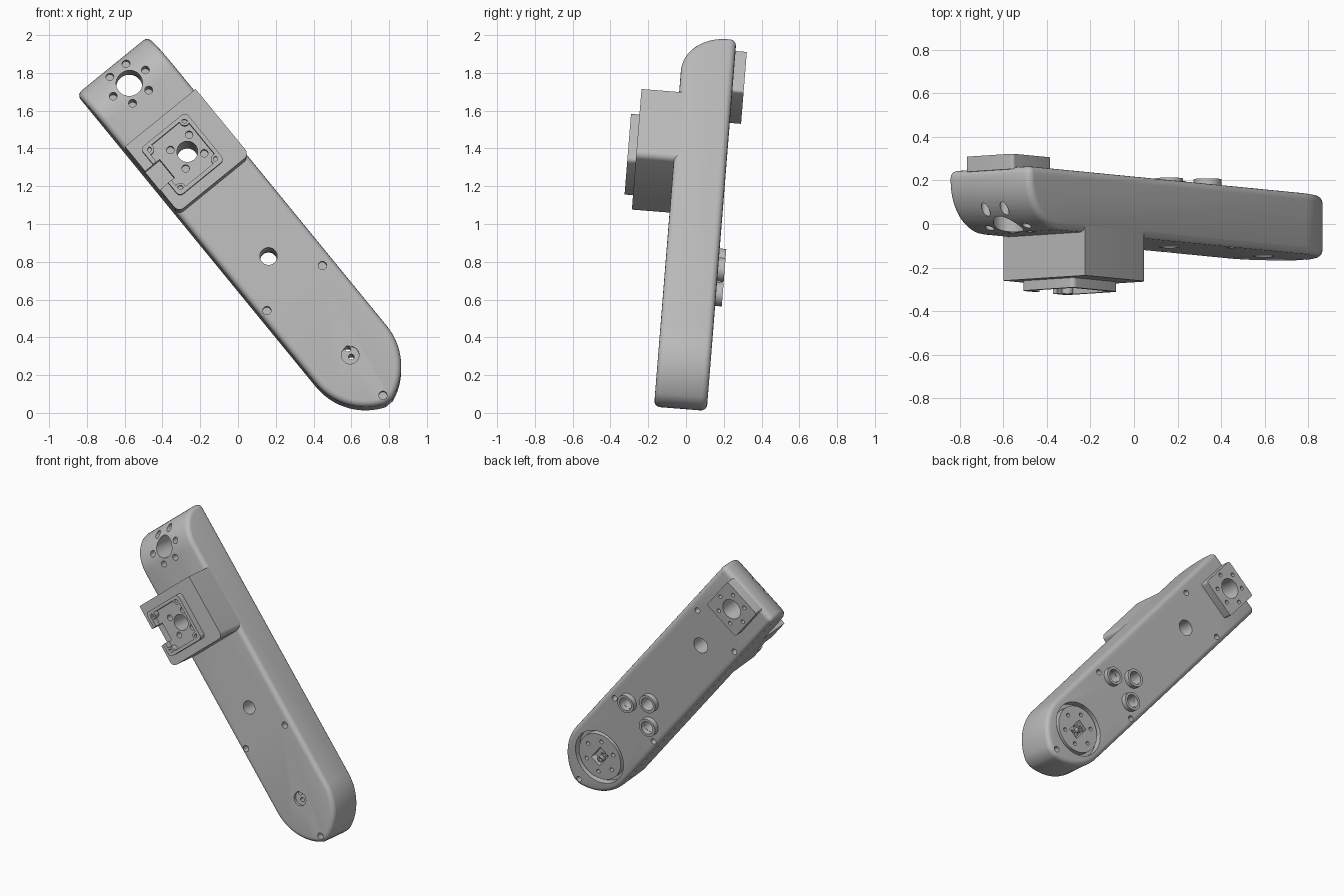
import bpy, bmesh, math
from mathutils import Matrix, Vector

cube = bpy.data.objects.get("Cube")
if cube:
    bpy.data.objects.remove(cube, do_unlink=True)

grey = bpy.data.materials.new("light_grey")
grey.use_nodes = True
GREY = (0.5, 0.5, 0.5, 1)
grey.diffuse_color = GREY
grey.node_tree.nodes["Principled BSDF"].inputs["Base Color"].default_value = GREY

# Local frame: x across the arm, y along it, z out of the front face
LEAN, TILT = math.radians(39.2), math.atan(0.08)
across = Vector((1, 0, 0))
up = Vector((0, math.sin(TILT), math.cos(TILT)))
out = Vector((0, -math.cos(TILT), math.sin(TILT)))
ax = across * math.cos(LEAN) + up * math.sin(LEAN)
ay = up * math.cos(LEAN) - across * math.sin(LEAN)
FRAME = Matrix.Translation((0, -0.092, 1)) @ Matrix((ax, ay, out)).transposed().to_4x4()

LEFT, RIGHT, THICK = -0.215, 0.27, 0.28
MID, HALF = (LEFT + RIGHT) / 2, (RIGHT - LEFT) / 2
TOP, PIVOT = 1.087, -0.915
parts = []


def prism(name, pts, z0, z1, part=True):
    """Extrude a flat counter-clockwise outline from z0 to z1."""
    bm = bmesh.new()
    low = [bm.verts.new((x, y, z0)) for x, y in pts]
    high = [bm.verts.new((x, y, z1)) for x, y in pts]
    bm.faces.new(high)
    bm.faces.new(low[::-1])
    for i in range(len(pts)):
        j = (i + 1) % len(pts)
        bm.faces.new((low[i], low[j], high[j], high[i]))
    mesh = bpy.data.meshes.new(name)
    bm.to_mesh(mesh)
    bm.free()
    mesh.materials.append(grey)
    ob = bpy.data.objects.new(name, mesh)
    bpy.context.collection.objects.link(ob)
    if part:
        parts.append(ob)
    else:
        ob.hide_render = True
    return ob


def arc(x, y, r, start, end, steps):
    return [(x + r * math.cos(math.radians(start + (end - start) * i / steps)),
             y + r * math.sin(math.radians(start + (end - start) * i / steps)))
            for i in range(steps + 1)]


def circle(x, y, r, steps=32):
    return arc(x, y, r, 0, 360, steps)[:-1]


def rect(x0, x1, y0, y1, r=0.0):
    if not r:
        return [(x0, y0), (x1, y0), (x1, y1), (x0, y1)]
    return (arc(x1 - r, y1 - r, r, 0, 90, 6) + arc(x0 + r, y1 - r, r, 90, 180, 6)
            + arc(x0 + r, y0 + r, r, 180, 270, 6) + arc(x1 - r, y0 + r, r, 270, 360, 6))


def ring_points(x, y, r, count, turn=0):
    return [p for p in arc(x, y, r, turn, turn + 360, count)[:-1]]


def bake(ob):
    mesh = bpy.data.meshes.new_from_object(
        ob.evaluated_get(bpy.context.evaluated_depsgraph_get()))
    ob.modifiers.clear()
    ob.data = mesh


def cut(ob, cuts):
    """Cut (outline, z0, z1) prisms out of an object one by one."""
    for pts, z0, z1 in cuts:
        tool = prism("cutter", pts, z0, z1, part=False)
        mod = ob.modifiers.new("cut", 'BOOLEAN')
        mod.operation, mod.solver, mod.object = 'DIFFERENCE', 'EXACT', tool
        bpy.context.view_layer.update()
        bake(ob)
        bpy.data.objects.remove(tool, do_unlink=True)


# Arm body: straight sides, pointed-arch lower end, large curve at the front top
d = 0.098
sweep = math.degrees(math.acos((0.025 + d) / (HALF + d)))
outline = ([(RIGHT, TOP), (LEFT, TOP)]
           + arc(MID + d, PIVOT, HALF + d, 180, 180 + sweep, 16)
           + arc(MID - d, PIVOT, HALF + d, -sweep, 0, 16))
body = prism("arm_body", outline, -THICK, 0)
bm = bmesh.new()
bm.from_mesh(body.data)
crown = [e for e in bm.edges if all(v.co.z > -0.01 and v.co.y > TOP - 0.01 for v in e.verts)]
bmesh.ops.bevel(bm, geom=crown, offset=0.23, segments=14, profile=0.5, affect='EDGES')
bm.to_mesh(body.data)
bm.free()
bevel = body.modifiers.new("round", 'BEVEL')
bevel.width, bevel.segments, bevel.limit_method = 0.032, 4, 'ANGLE'
bevel.angle_limit, bevel.use_clamp_overlap = math.radians(35), False
bpy.context.view_layer.update()
bake(body)

# Shared hole positions
top_hole, block_hole, mid_hole = (0.028, 0.945), (0.025, 0.455), (0.017, -0.235)
top_screws = ring_points(*top_hole, 0.11, 6)
block_screws = ring_points(*block_hole, 0.09, 4, 45)
low_screws = [(0.207, -0.453), (-0.172, -0.453), (0.02, -1.19)]
high_screws = [(0.196, 0.645), (-0.165, 0.645)]
sockets = [(0.123, -0.383), mid_hole, (-0.086, -0.38)]
disc = (0.02, PIVOT)

cuts = [(circle(*top_hole, 0.07), -1, 1), (circle(*block_hole, 0.055), -1, 1),
        (circle(*mid_hole, 0.046), -1, 1)]
cuts += [(circle(*p, 0.021, 16), -0.19, 1) for p in top_screws]
cuts += [(circle(*p, 0.022, 16), -0.05, 1) for p in low_screws]
cuts += [(circle(*p, 0.02, 16), -1, -0.23) for p in low_screws + high_screws]
cuts += [(circle(*p, 0.044), -1, -0.18) for p in (sockets[0], sockets[2])]
# Front recess with two pin holes, rear round pocket for the turning disc
cuts += [(circle(*disc, 0.047), -0.02, 1), (circle(*disc, 0.19, 48), -1, -0.23)]
cuts += [(circle(disc[0] + x, disc[1] + y, 0.015, 16), -1, 1)
         for x, y in ((0, -0.01), (0.012, 0.035))]
cut(body, cuts)

# Rear turning disc with bolt circle and slotted window
turn_disc = prism("rear_disc", circle(*disc, 0.165, 48), -0.275, -0.225)
cut(turn_disc, [(rect(disc[0] - 0.04, disc[0] + 0.04, disc[1] - 0.06, disc[1] + 0.06), -1, 1)]
    + [(circle(*p, 0.014, 16), -1, -0.245) for p in ring_points(*disc, 0.115, 6)])
for i, y in enumerate((-0.03, 0.03)):
    pin = prism(f"disc_pin_{i}", circle(disc[0] - 0.012, disc[1] + y, 0.02, 16), -0.262, -0.225)
    cut(pin, [(circle(disc[0] - 0.012, disc[1] + y, 0.01, 16), -1, -0.24)])

# Rear socket collars
for i, p in enumerate(sockets):
    collar = prism(f"socket_collar_{i}", circle(*p, 0.064), -THICK - 0.035, -THICK + 0.02)
    cut(collar, [(circle(*p, 0.045), -1, 1)])

# Rear mounting plate behind the top hole
x, y = top_hole
rear = prism("rear_plate", rect(x - 0.14, x + 0.14, y - 0.14, y + 0.14, 0.015),
             -THICK - 0.06, -THICK + 0.01)
cut(rear, [(circle(x, y, 0.07), -1, 1)]
    + [(circle(*p, 0.014, 16), -1, -0.3) for p in top_screws])

# Front block with rounded lower corners and a side notch
notch = (rect(-0.4, -0.115, 0.39, 0.515), 0.13, 1)
c = 0.035
block_outline = ([(RIGHT - 0.001, 0.685), (LEFT + 0.001, 0.685)]
                 + arc(LEFT + c, 0.235 + c, c, 180, 270, 6)
                 + arc(RIGHT - c, 0.235 + c, c, 270, 360, 6))
block = prism("front_block", block_outline, -0.045, 0.2)
cut(block, [(circle(*block_hole, 0.055), -1, 1), notch]
    + [(circle(*p, 0.02, 16), 0.15, 1) for p in block_screws])

# Raised frame on the block with a shallow pocket and corner posts
x0, x1, y0, y1 = -0.16, 0.148, 0.294, 0.622
frame = prism("raised_frame", rect(x0, x1, y0, y1, 0.025), 0.195, 0.245)
m = 0.022
cut(frame, [(rect(x0 + m, x1 - m, y0 + m, y1 - m, 0.02), 0.1, 1), notch])
m = 0.032
for i, p in enumerate([(x0 + m, y0 + m), (x1 - m, y0 + m), (x1 - m, y1 - m), (x0 + m, y1 - m)]):
    post = prism(f"frame_post_{i}", circle(*p, 0.028, 20), 0.195, 0.243)
    cut(post, [(circle(*p, 0.014, 16), 0.21, 1)])

# Stand the parts in place and smooth the curved faces
for ob in parts:
    ob.data.transform(FRAME)
    ob.select_set(True)
bpy.context.view_layer.objects.active = body
bpy.ops.object.shade_smooth_by_angle(angle=math.radians(30))
